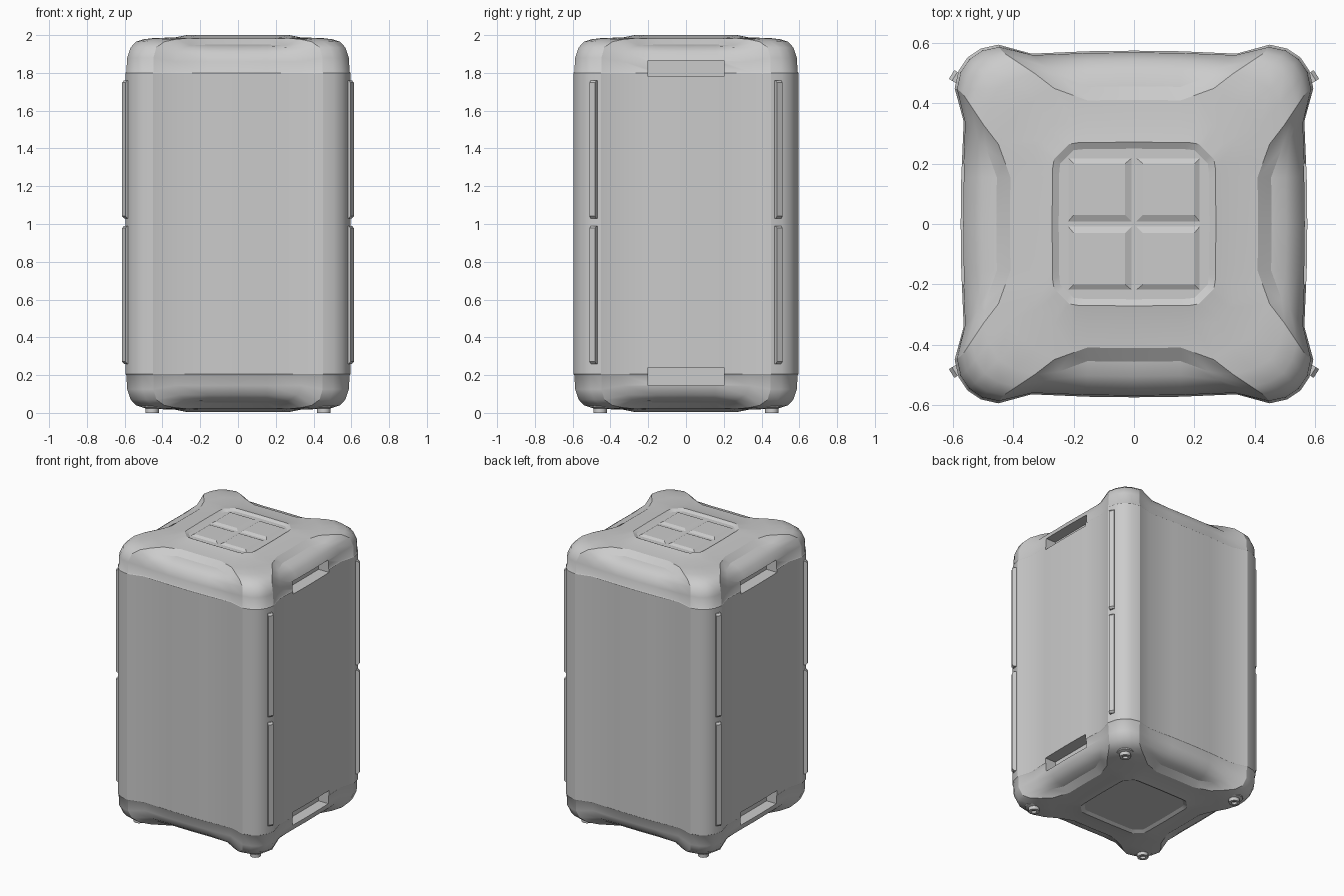
import bpy, bmesh, math
from mathutils import Vector

if "Cube" in bpy.data.objects:
    bpy.data.objects.remove(bpy.data.objects["Cube"])

MID = 2.005  # mirror sum: z -> MID - z


def make_object(name, bm, angle=35):
    bmesh.ops.recalc_face_normals(bm, faces=bm.faces)
    mesh = bpy.data.meshes.new(name)
    bm.to_mesh(mesh)
    bm.free()
    ob = bpy.data.objects.new(name, mesh)
    bpy.context.collection.objects.link(ob)
    smooth(ob, angle)
    return ob


def smooth(ob, angle):
    bpy.ops.object.select_all(action='DESELECT')
    ob.select_set(True)
    bpy.context.view_layer.objects.active = ob
    bpy.ops.object.shade_smooth_by_angle(angle=math.radians(angle), keep_sharp_edges=True)


def loft(rings):
    """Skin a list of equal-length closed rings and cap both ends."""
    bm = bmesh.new()
    vs = [[bm.verts.new(p) for p in r] for r in rings]
    n = len(vs[0])
    for a, b in zip(vs, vs[1:]):
        for i in range(n):
            bm.faces.new((a[i], a[(i + 1) % n], b[(i + 1) % n], b[i]))
    bm.faces.new(vs[0])
    bm.faces.new(vs[-1])
    return bm, vs


# Cap profiles, from body seam to top recess
PANEL = [(.155, .573, 1.80), (.155, .567, 1.86), (.155, .543, 1.91), (.155, .503, 1.94),
         (.155, .455, 1.95), (.155, .41, 1.982), (.155, .33, 1.988), (.155, .27, 2.0), (.145, .248, 1.988)]
EDGE = [(.34, .565, 1.80), (.335, .56, 1.86), (.315, .542, 1.91), (.28, .517, 1.935),
        (.25, .49, 1.945), (.21, .43, 1.982), (.20, .33, 1.988), (.185, .27, 2.0), (.17, .248, 1.988)]
RIDGE = [(.45, .595, 1.80), (.448, .587, 1.88), (.432, .568, 1.935), (.39, .54, 1.965),
         (.33, .50, 1.978), (.265, .45, 1.984), (.26, .33, 1.988), (.215, .265, 2.0), (.20, .245, 1.988)]
CORNER = [(.5525, 1.80), (.546, 1.88), (.528, 1.935), (.495, 1.968),
          (.45, 1.982), (.38, 1.986), (.295, 1.988), (.24, 2.0), (.2225, 1.988)]


def body_ring(i, scale=1.0, dz=0.0):
    b, d, r = Vector(PANEL[i]), Vector(EDGE[i]), Vector(RIDGE[i])
    c = Vector((CORNER[i][0], CORNER[i][0], CORNER[i][1]))
    a = Vector((0, b.y + .002, b.z))
    m = (r + c) / 2
    if i < 5:
        m.x *= 1.014
        m.y *= 1.014
    half = [a, b, d, r, m, c]
    quad = half + [Vector((p.y, p.x, p.z)) for p in (m, r, d, b)]
    ring = []
    for k in range(4):
        for p in quad:
            x, y = p.x * scale, p.y * scale
            for _ in range(k):
                x, y = y, -x
            ring.append(Vector((x, y, p.z + dz)))
    return ring


# Main shell: side panels, corner posts and both caps in one skin
top = [body_ring(0), body_ring(0, .993, .005)] + [body_ring(i) for i in range(1, 9)]
bottom = [[Vector((p.x, p.y, MID - p.z)) for p in r] for r in reversed(top)]
bm, vs = loft(bottom + top)
count = len(vs)


def sharp(v, w):
    e = bm.edges.get((v, w))
    if e:
        e.smooth = False


for level in range(count):
    k = level - count // 2 if level >= count // 2 else count // 2 - 1 - level
    for i in range(40):
        v, col, nxt = vs[level][i], i % 10, (i + 1) % 10
        panel = {0, 1, 2, 8, 9}
        if k in (0, 8, 9) or (k == 5 and col in panel and nxt in panel) \
                or (k == 6 and col != 3 and col != 4 and col != 5 and col != 6):
            sharp(v, vs[level][(i + 1) % 40])
        # ridge lines along the corner posts
        if level < count - 1 and col in (3, 7) and (k <= 5 or level < count // 2) \
                and not (level < 3 or level > count - 5):
            sharp(v, vs[level + 1][i])
shell = make_object("case_shell", bm, 60)

# Grip slots cut into the left and right sides
for s in (-1, 1):
    for z0, z1 in ((1.78, 1.865), (.145, .24)):
        bpy.ops.mesh.primitive_cube_add(size=1, location=(s * .57, 0, (z0 + z1) / 2))
        cutter = bpy.context.object
        cutter.name = "slot_cutter"
        cutter.scale = (.16, .4, z1 - z0)
        cutter.hide_render = True
        bpy.context.view_layer.update()
        mod = shell.modifiers.new("slot", 'BOOLEAN')
        mod.operation = 'DIFFERENCE'
        mod.solver = 'EXACT'
        mod.object = cutter
        bpy.context.view_layer.objects.active = shell
        bpy.ops.object.modifier_apply(modifier=mod.name)
        bpy.data.objects.remove(cutter)
smooth(shell, 60)


def rect(x0, x1, y0, y1, z):
    return [(x0, y0, z), (x1, y0, z), (x1, y1, z), (x0, y1, z)]


for sx in (-1, 1):
    for sy in (-1, 1):
        # Raised pads in the top recess
        pad, _ = loft([rect(0, sx * .225, 0, sy * .225, 1.984),
                       rect(sx * .03, sx * .2, sy * .03, sy * .2, 1.998)])
        make_object("top_pad", pad, 5)

        # Turned feet with a hollow centre
        prof = [(.065, .07), (.055, .03), (.036, .024), (.036, 0), (.018, 0), (.018, .015)]
        foot, _ = loft([[(sx * .455 + r * math.cos(t * math.pi / 6),
                          sy * .455 + r * math.sin(t * math.pi / 6), z) for t in range(12)]
                        for r, z in prof])
        make_object("foot", foot)

        # Corner strips, two per post
        a = math.radians(32)
        out, side = Vector((sx * math.cos(a), sy * math.sin(a), 0)), Vector((-sx * math.sin(a), sy * math.cos(a), 0))
        tip = Vector((sx * .605, sy * .496, 0))
        for z0, z1 in ((1.03, 1.76), (.26, .99)):
            rings = []
            for depth, inset in ((.06, 0), (.012, 0), (0, .012)):
                c = tip - out * depth
                rings.append([c + side * w * .017 + Vector((0, 0, z))
                              for w, z in ((-1, z0 + inset), (1, z0 + inset), (1, z1 - inset), (-1, z1 - inset))])
            strip, _ = loft(rings)
            make_object("corner_strip", strip, 5)
